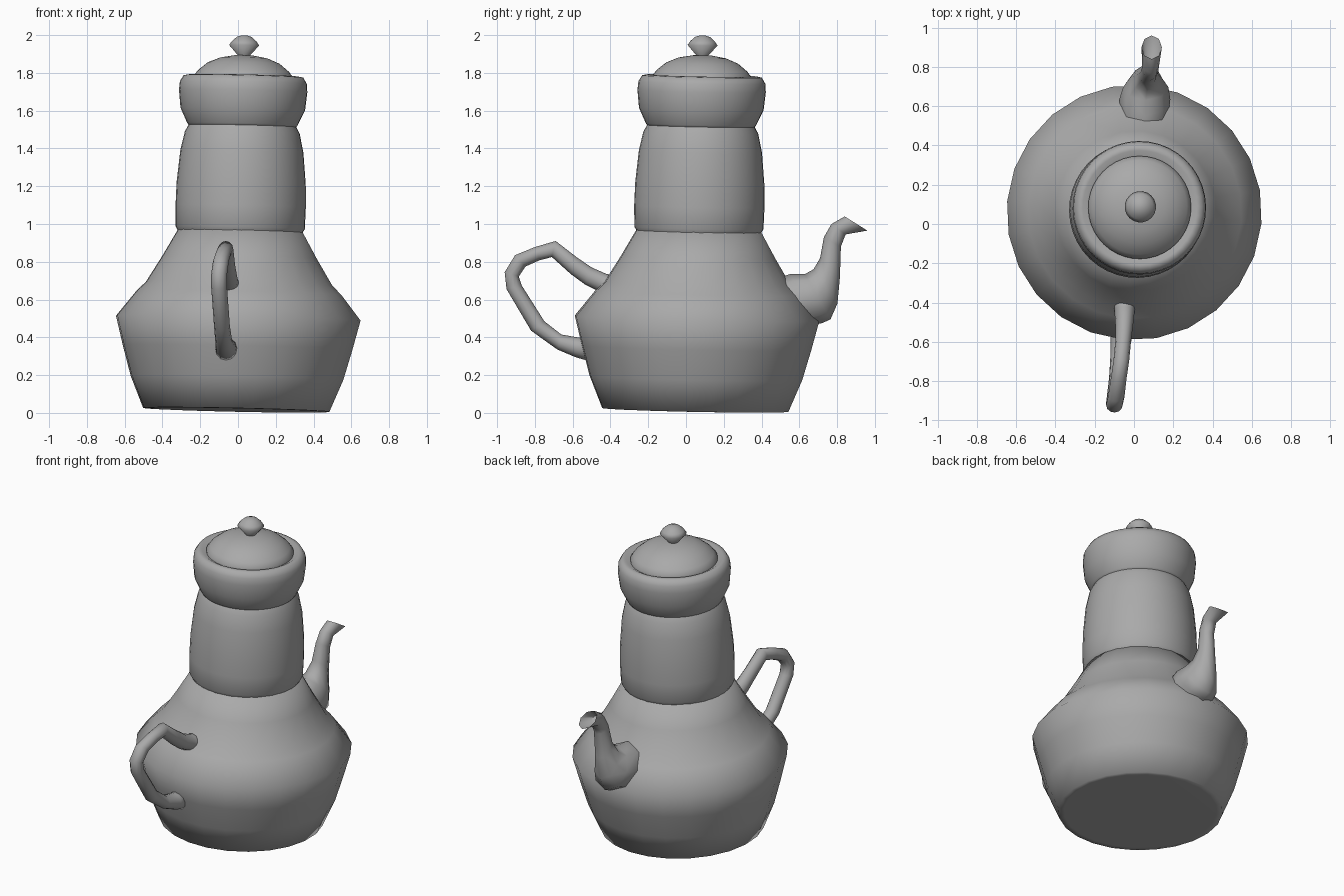
import bpy, bmesh, math
from mathutils import Vector

# The whole pot leans slightly along this axis
BASE = Vector((-0.009, 0.049, 0.015))
AXIS = Vector((0.0215, 0.02, 1)).normalized()
TILT = Vector((0, 0, 1)).rotation_difference(AXIS)

# Dark grey metal
GREY = bpy.data.materials.new("dark_grey")
GREY.diffuse_color = (0.4, 0.4, 0.4, 1)


def skin(name, rings, cap_start=True, cap_end=True, angle=180):
    """Bridge rings of points into a smooth-shaded surface."""
    bm = bmesh.new()
    loops = [[bm.verts.new(p) for p in ring] for ring in rings]
    n = len(loops[0])
    for r0, r1 in zip(loops, loops[1:]):
        for i in range(n):
            j = (i + 1) % n
            bm.faces.new((r0[i], r0[j], r1[j], r1[i]))
    if cap_start:
        bm.faces.new(loops[0][::-1])
    if cap_end:
        bm.faces.new(loops[-1])
    bmesh.ops.recalc_face_normals(bm, faces=bm.faces)
    mesh = bpy.data.meshes.new(name)
    bm.to_mesh(mesh)
    bm.free()
    mesh.materials.append(GREY)
    obj = bpy.data.objects.new(name, mesh)
    bpy.context.collection.objects.link(obj)
    bpy.ops.object.select_all(action='DESELECT')
    obj.select_set(True)
    bpy.context.view_layer.objects.active = obj
    bpy.ops.object.shade_smooth_by_angle(angle=math.radians(angle))
    return obj


def lathe(name, profile, sides, angle=180):
    """Revolve (radius, height) points about the leaning axis."""
    rings = []
    for r, h in profile:
        ring = []
        for i in range(sides):
            t = math.radians(10) + 2 * math.pi * i / sides
            ring.append(BASE + TILT @ Vector((r * math.cos(t), r * math.sin(t), h)))
        rings.append(ring)
    return skin(name, rings, angle=angle)


def ovals(sections, sides=12):
    """Oval rings from (y, z) edge a, (y, z) edge b, x position, half width."""
    rings = []
    for ya, za, yb, zb, x, w in sections:
        a, b = Vector((x, ya, za)), Vector((x, yb, zb))
        c, u = (a + b) / 2, (b - a) / 2
        rings.append([c + u * math.cos(t) + Vector((w * math.sin(t), 0, 0))
                      for t in (2 * math.pi * i / sides for i in range(sides))])
    return rings


# Wide lower body and sloping shoulder
lathe("body", [(0.03, 0), (0.46, 0), (0.495, 0.001), (0.565, 0.17), (0.61, 0.33),
               (0.65, 0.487), (0.545, 0.62), (0.495, 0.67), (0.41, 0.81), (0.328, 0.955)], 24)
# Neck
lathe("neck", [(0.327, 0.94), (0.342, 0.965), (0.345, 1.08), (0.342, 1.2),
               (0.326, 1.37), (0.304, 1.47), (0.285, 1.505)], 40, 50)
# Collar with rounded rim
lathe("collar", [(0.278, 1.495), (0.293, 1.515), (0.33, 1.595), (0.34, 1.69),
                 (0.336, 1.735), (0.317, 1.767), (0.29, 1.772), (0.26, 1.755)], 40, 60)
# Domed lid
lathe("lid", [(0.262, 1.75), (0.262, 1.768), (0.24, 1.797), (0.19, 1.838),
              (0.125, 1.865), (0.05, 1.878), (0.01, 1.879)], 40, 60)
# Lid knob
lathe("knob", [(0.03, 1.86), (0.034, 1.88), (0.08, 1.932), (0.066, 1.953),
               (0.04, 1.976), (0.015, 1.984), (0.003, 1.985)], 20)

# Spout, with a hollow pointed pouring lip
spout = [(0.48, 0.71, 0.64, 0.46, 0.05, 0.125), (0.55, 0.735, 0.72, 0.475, 0.055, 0.13),
         (0.63, 0.735, 0.765, 0.495, 0.06, 0.115), (0.675, 0.76, 0.802, 0.58, 0.065, 0.08),
         (0.71, 0.82, 0.815, 0.72, 0.07, 0.052), (0.73, 0.93, 0.82, 0.88, 0.08, 0.043),
         (0.77, 1.0, 0.845, 0.945, 0.085, 0.043), (0.84, 1.04, 0.96, 0.965, 0.09, 0.052),
         (0.79, 0.99, 0.845, 0.955, 0.085, 0.033)]
skin("spout", ovals(spout, 8), angle=65)

# Looped handle
handle = [(-0.37, 0.73, -0.40, 0.62, -0.045, 0.06), (-0.42, 0.735, -0.455, 0.64, -0.048, 0.052),
          (-0.50, 0.77, -0.535, 0.68, -0.05, 0.045), (-0.58, 0.825, -0.61, 0.735, -0.055, 0.04),
          (-0.69, 0.91, -0.71, 0.825, -0.065, 0.04), (-0.80, 0.878, -0.775, 0.808, -0.078, 0.04),
          (-0.905, 0.835, -0.85, 0.775, -0.09, 0.042),
          (-0.96, 0.745, -0.885, 0.722, -0.1, 0.042), (-0.95, 0.655, -0.87, 0.675, -0.1, 0.042),
          (-0.82, 0.435, -0.75, 0.485, -0.085, 0.042), (-0.68, 0.335, -0.66, 0.415, -0.075, 0.045),
          (-0.585, 0.295, -0.575, 0.40, -0.065, 0.055), (-0.50, 0.27, -0.50, 0.40, -0.06, 0.06)]
skin("handle", ovals(handle))
